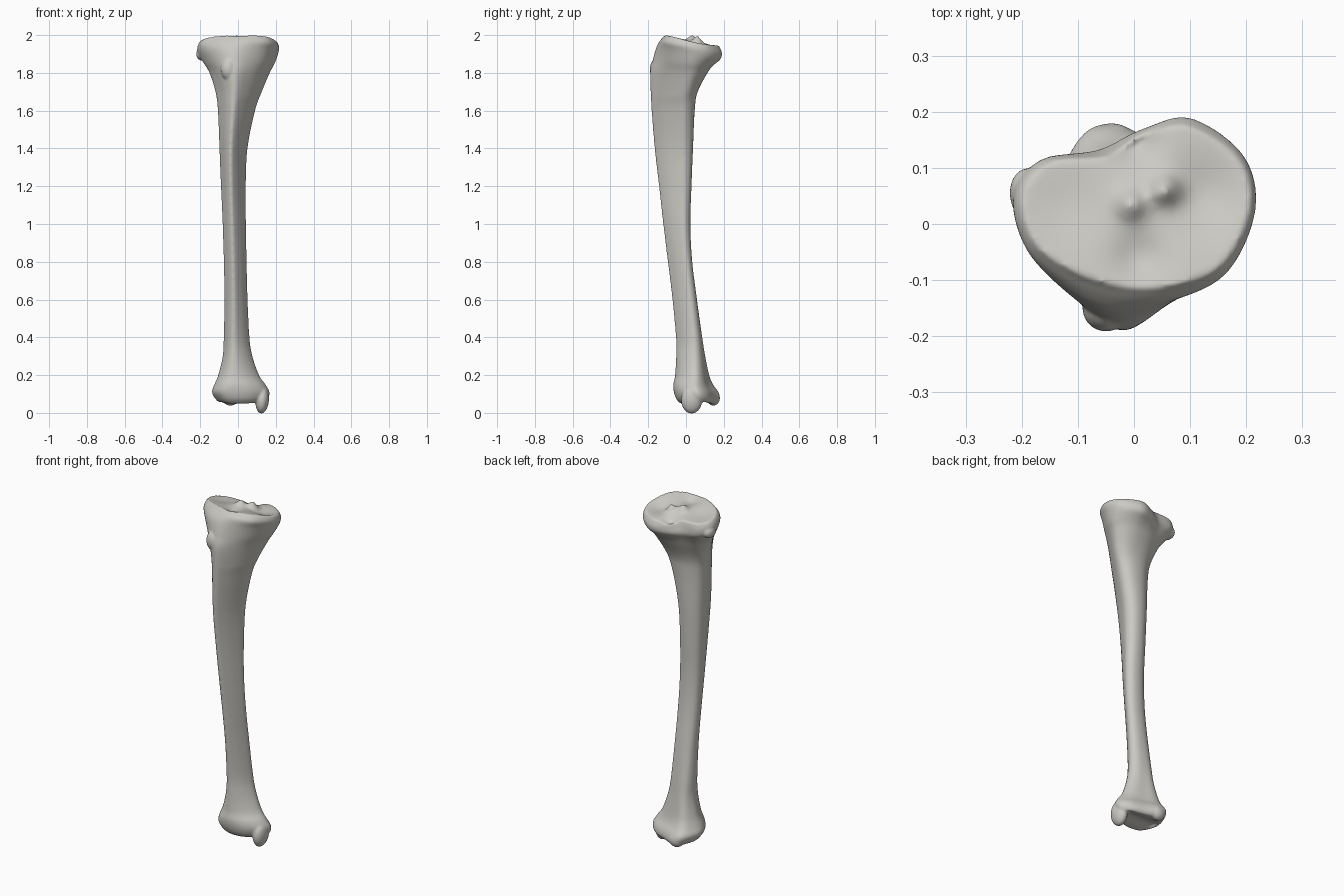
import bpy, bmesh, math
from mathutils import Vector, Matrix

cube = bpy.data.objects.get("Cube")
if cube:
    bpy.data.objects.remove(cube)


def spline(points, i, t):
    """Catmull-Rom point; points holds the two extra neighbours."""
    a, b, c, d = points[i:i + 4]
    return (b * 2 + (c - a) * t + (a * 2 - b * 5 + c * 4 - d) * t * t
            + (b * 3 - a - c * 3 + d) * t ** 3) * 0.5


def closed_outline(points, steps=6):
    """Smooth closed outline scaled to fill the box from -1 to 1."""
    pts = [Vector(p) for p in points]
    loop = pts[-1:] + pts + pts[:2]
    out = [spline(loop, i, s / steps) for i in range(len(pts)) for s in range(steps)]
    lo = Vector([min(p[k] for p in out) for k in (0, 1)])
    hi = Vector([max(p[k] for p in out) for k in (0, 1)])
    return [Vector([2 * (p[k] - lo[k]) / (hi[k] - lo[k]) - 1 for k in (0, 1)]) for p in out]


# Cross-sections, each starting at the front ridge and going round by the left
HEAD = closed_outline([(-.03, -.115), (.07, -.115), (.165, -.075), (.215, .03),
                       (.195, .125), (.1, .19), (.02, .17), (-.05, .132),
                       (-.16, .12), (-.212, .06), (-.19, -.03), (-.12, -.085)])
SHAFT = closed_outline([(-.15, -1), (.3, -.65), (.7, -.15), (1, .45), (.85, .8), (.5, .97),
                        (0, 1), (-.45, .9), (-.85, .65), (-1, .2), (-.8, -.3), (-.5, -.8)])
ANKLE = closed_outline([(-.02, -.06), (.06, -.05), (.13, -.01), (.165, .04), (.165, .08),
                        (.12, .12), (.04, .15), (-.04, .18), (-.09, .165),
                        (-.13, .09), (-.13, .03), (-.09, -.04)])

# Height, x range, y range, blend (-1 ankle, 0 shaft, 1 head)
ROWS = [
    (.055, -.1, .14, -.035, .165, -1),
    (.075, -.12, .16, -.052, .178, -1),
    (.11, -.138, .167, -.064, .172, -1),
    (.15, -.126, .146, -.067, .145, -.9),
    (.2, -.106, .112, -.058, .126, -.7),
    (.3, -.082, .077, -.052, .106, -.5),
    (.4, -.076, .061, -.053, .09, -.3),
    (.6, -.072, .051, -.072, .06, -.1),
    (.8, -.075, .046, -.096, .033, 0),
    (1, -.081, .042, -.121, .023, 0),
    (1.2, -.09, .041, -.143, .029, 0),
    (1.4, -.098, .05, -.166, .037, 0),
    (1.6, -.106, .09, -.182, .046, 0),
    (1.7, -.119, .126, -.187, .062, 0),
    (1.8, -.151, .168, -.19, .115, .15),
    (1.85, -.182, .194, -.178, .148, .4),
    (1.9, -.211, .211, -.16, .183, .7),
    (1.935, -.216, .218, -.14, .191, .95),
    (1.96, -.207, .211, -.12, .182, 1),
]


def ramp(v, a, b):
    t = max(0, min(1, (v - a) / (b - a)))
    return t * t * (3 - 2 * t)


def bump(x, y, cx, cy, r):
    return math.exp(-((x - cx) ** 2 + (y - cy) ** 2) / (r * r))


def plateau(x, y):
    """Height of the joint surface: two hollows, a notch and two spines."""
    return (1.973 - .2 * (y - .03)
            - .022 * bump(x, y, .125, .05, .07) - .01 * bump(x, y, -.12, .03, .07)
            + .03 * bump(x, y, -.005, .035, .025) + .038 * bump(x, y, .055, .06, .025)
            - .02 * bump(x, y, .01, -.06, .045) - .03 * bump(x, y, .0, .15, .04))


def section(row):
    z, x0, x1, y0, y1, k = row
    end = HEAD if k > 0 else ANKLE
    ring = []
    for s, e in zip(SHAFT, end):
        p = s.lerp(e, min(1, abs(k)))
        x = (x0 + x1) / 2 + p.x * (x1 - x0) / 2
        y = (y0 + y1) / 2 + p.y * (y1 - y0) / 2
        ring.append(Vector((x, y, z - .2 * (y - .03) * ramp(z, 1.8, 1.92))))
    return ring


# Shaft with both flared ends
rows = [Vector(r) for r in ROWS]
ext = rows[:1] + rows + rows[-1:]
rings = [section(spline(ext, i, s / 5)) for i in range(len(rows) - 1) for s in range(5)]
rings.append(section(rows[-1]))

# Upper joint surface, in shrinking rings
rim = rings[-1]
centre = Vector((.01, .04, 0))
for f in [.96, .9, .82, .74, .66, .58, .5, .42, .34, .26, .18, .1, .03]:
    ring = []
    for p in rim:
        q = centre.lerp(p, f)
        ring.append(Vector((q.x, q.y, plateau(q.x, q.y))))
    rings.append(ring)

# Lower joint surface, hollowed from front to back
low = rings[0]
base = Vector((.01, .06, .055))
for f in [.9, .7, .5, .3, .1]:
    ring = []
    for p in low:
        q = base.lerp(p, f)
        q.z = .047 + .022 * bump(0, q.y, 0, .06, .05)
        ring.append(q)
    rings.insert(0, ring)

bm = bmesh.new()
grid = [[bm.verts.new(p) for p in ring] for ring in rings]
n = len(low)
for a, b in zip(grid, grid[1:]):
    for i in range(n):
        j = (i + 1) % n
        bm.faces.new((a[i], a[j], b[j], b[i]))
bm.faces.new(grid[0][::-1])
bm.faces.new(grid[-1])


def knob(centre, size, turn=0):
    m = Matrix.Translation(centre) @ Matrix.Rotation(turn, 4, 'Y') @ Matrix.Diagonal((*size, 1))
    bmesh.ops.create_uvsphere(bm, u_segments=32, v_segments=20, radius=1, matrix=m)


knob((.128, .03, .068), (.036, .056, .072), .08)    # inner ankle spur
knob((-.04, .145, .08), (.045, .035, .042))         # rear ankle lip
knob((-.19, .055, 1.9), (.032, .045, .035))         # outer side facet
knob((-.05, -.15, 1.82), (.042, .042, .06))         # front knee bump

mesh = bpy.data.meshes.new("shin_bone")
bm.to_mesh(mesh)
bm.free()
bone = bpy.data.objects.new("shin_bone", mesh)
bpy.context.collection.objects.link(bone)

# Fuse the knobs into one smooth surface
fuse = bone.modifiers.new("fuse", 'REMESH')
fuse.mode = 'VOXEL'
fuse.voxel_size = .006
fuse.use_smooth_shade = True
soften = bone.modifiers.new("soften", 'SMOOTH')
soften.factor = .5
soften.iterations = 6

mat = bpy.data.materials.new("pale_bone_grey")
mat.use_nodes = True
colour = (.6, .59, .55, 1)
mat.diffuse_color = colour
mat.node_tree.nodes["Principled BSDF"].inputs["Base Color"].default_value = colour
mesh.materials.append(mat)
for face in mesh.polygons:
    face.use_smooth = True
